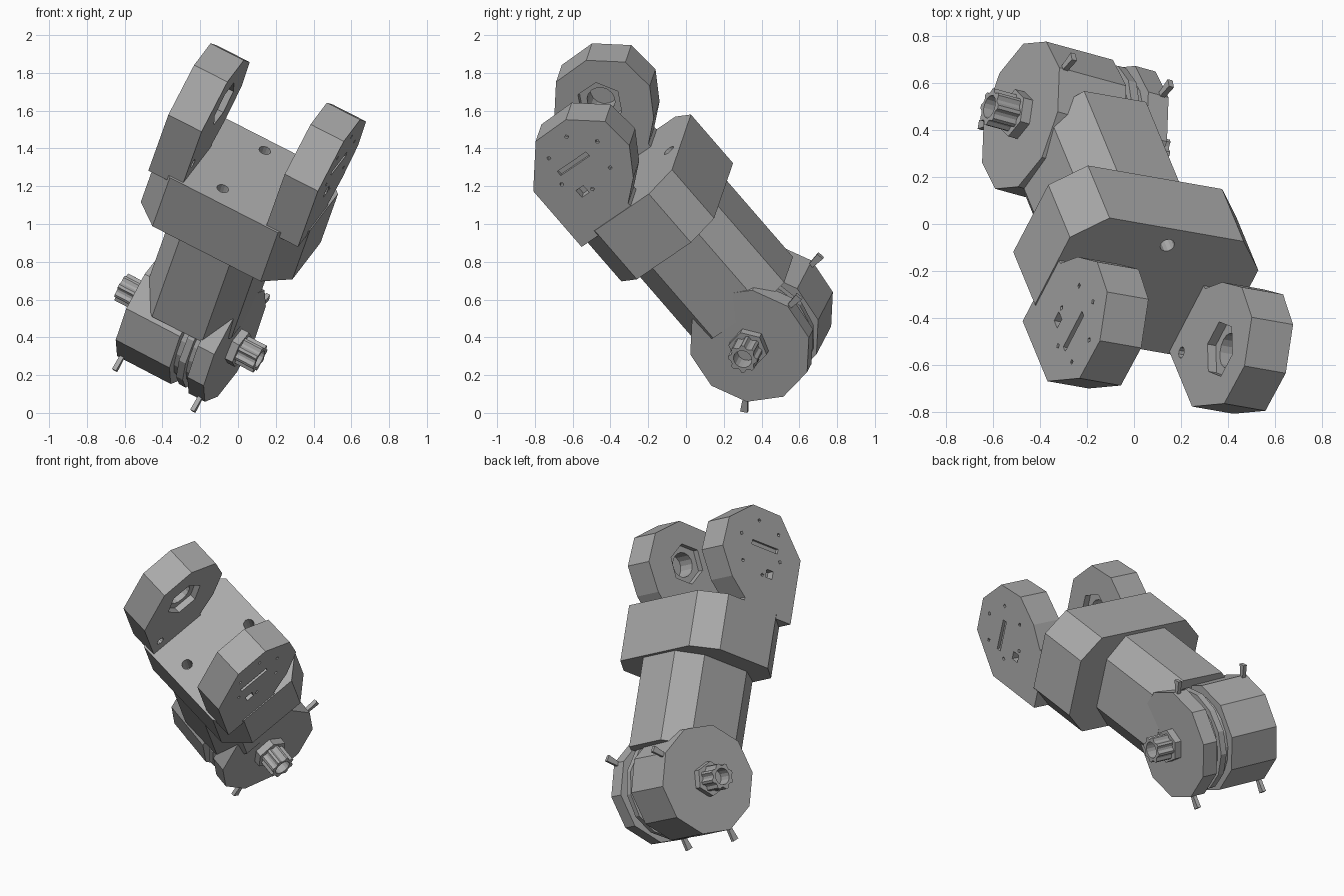
import bpy, bmesh, math
from mathutils import Vector, Matrix

cube = bpy.data.objects.get("Cube")
if cube:
    bpy.data.objects.remove(cube, do_unlink=True)

grey = bpy.data.materials.new("plain grey")
grey.use_nodes = True
COLOUR = (0.4, 0.4, 0.4, 1)
grey.diffuse_color = COLOUR
for node in grey.node_tree.nodes:
    if node.type == 'BSDF_PRINCIPLED':
        node.inputs["Base Color"].default_value = COLOUR


def tilted(axle, length):
    """Frame with axes axle, depth, length, set at the hub centre."""
    axle = Vector(axle).normalized()
    length = Vector(length)
    length = (length - axle * length.dot(axle)).normalized()
    m = Matrix((axle, length.cross(axle), length)).transposed().to_4x4()
    m.translation = (-0.25, 0.4, 0.5)
    return m


# The hub is twisted a few degrees against the arm and clevis
HUB = tilted((0.862, -0.236, -0.449), (0.22, -0.625, 0.75))
ARM = tilted((0.88, -0.154, -0.449), (0.261, -0.632, 0.729))
parts = []


def ngon(radius, n, centre=(0, 0), turn=0.0, inner=None):
    """Regular outline; with inner, every second pair of points drops in."""
    out = []
    for i in range(n):
        t = turn + 2 * math.pi * i / n
        r = inner if inner and i % 4 > 1 else radius
        out.append((centre[0] + r * math.cos(t), centre[1] + r * math.sin(t)))
    return out


def rect(x0, x1, y0, y1):
    return [(x0, y0), (x1, y0), (x1, y1), (x0, y1)]


def chamfered(cx, side, flat, front, back, cut):
    """Eight-sided section, symmetric about cx."""
    half = [(flat, -front), (side, -front + cut), (side, back - cut), (flat, back)]
    return [(cx + x, y) for x, y in half] + [(cx - x, y) for x, y in reversed(half)]


def prism(name, frame, outline, h0, h1, along='axle', keep=True):
    bm = bmesh.new()
    rings = []
    for h in sorted((h0, h1)):
        rings.append([bm.verts.new((h, p, q) if along == 'axle' else (p, q, h))
                      for p, q in outline])
    n = len(outline)
    bm.faces.new(rings[0])
    bm.faces.new(rings[1])
    for i in range(n):
        j = (i + 1) % n
        bm.faces.new((rings[0][i], rings[0][j], rings[1][j], rings[1][i]))
    bmesh.ops.recalc_face_normals(bm, faces=bm.faces)
    bmesh.ops.transform(bm, matrix=frame, verts=bm.verts)
    mesh = bpy.data.meshes.new(name)
    bm.to_mesh(mesh)
    bm.free()
    mesh.materials.append(grey)
    ob = bpy.data.objects.new(name, mesh)
    bpy.context.collection.objects.link(ob)
    if keep:
        parts.append(ob)
    return ob


def cutter(frame, outline, h0, h1, along='axle'):
    return prism("cutter", frame, outline, h0, h1, along, keep=False)


def carve(ob, cutters):
    """Subtract the cutters, then discard them."""
    for c in cutters:
        c.hide_render = True
        m = ob.modifiers.new("cut", 'BOOLEAN')
        m.operation, m.solver, m.object = 'DIFFERENCE', 'EXACT', c
    dg = bpy.context.evaluated_depsgraph_get()
    dg.update()
    mesh = bpy.data.meshes.new_from_object(ob.evaluated_get(dg))
    ob.modifiers.clear()
    ob.data = mesh
    for c in cutters:
        bpy.data.objects.remove(c, do_unlink=True)


# Hub: wide barrel, grooved core with a thin ring, and a flange
prism("hub_barrel", HUB, ngon(0.335, 10, turn=0.2), -0.27, 0.06)
prism("hub_core", HUB, ngon(0.28, 20), 0.0, 0.2)
prism("hub_ring", HUB, ngon(0.315, 14), 0.095, 0.135)
prism("hub_flange", HUB, ngon(0.335, 10, turn=0.2), 0.17, 0.27)

# Arm and the chamfered head block
prism("arm", ARM, chamfered(0, 0.264, 0.15, 0.29, 0.322, 0.14), 0.16, 0.8, 'length')
MID = 0.015
head = prism("head_block", ARM, chamfered(MID, 0.456, 0.325, 0.303, 0.344, 0.135),
             0.727, 1.08, 'length')
carve(head, [cutter(ARM, ngon(0.032, 12, spot), 0.95, 1.2, 'length')
             for spot in ((0.01, 0.255), (-0.045, -0.185))])

# Clevis ears with their feet, one on each side
EYE = 1.435
EAR = [(-0.29, 1.045), (-0.29, 1.45), (-0.09, 1.67), (0.125, 1.675), (0.29, 1.545),
       (0.305, 1.36), (0.2, 1.2), (0.08, 1.1), (0.08, 1.045)]
for side, word in ((1, "left"), (-1, "right")):
    inner, outer = MID + side * 0.25, MID + side * 0.45
    below, beyond = inner - side * 0.1, outer + side * 0.1
    ear = prism(word + "_ear", ARM, EAR, inner, outer)
    cuts = [cutter(ARM, ngon(0.125, 6, (0.02, EYE)), below, inner + side * 0.04),
            cutter(ARM, ngon(0.075, 16, (0.02, EYE)), below, inner + side * 0.15),
            cutter(ARM, ngon(0.025, 10, (-0.22, 1.17)), below, inner + side * 0.06),
            cutter(ARM, rect(-0.11, 0.09, EYE, EYE + 0.03), outer - side * 0.02, beyond),
            cutter(ARM, rect(-0.1, -0.05, 1.27, 1.32), outer - side * 0.05, beyond)]
    # Ring of slits on the outer face
    for k in range(6):
        t = math.radians(15 + 60 * k)
        spot = (0.02 + 0.165 * math.cos(t), EYE + 0.165 * math.sin(t))
        cuts.append(cutter(ARM, ngon(0.012, 4, spot, t), outer - side * 0.02, beyond))
    carve(ear, cuts)

# Axle ends: hexagon collar and hollow splined stub
for side, word in ((1, "left"), (-1, "right")):
    root = side * 0.25
    prism(word + "_collar", HUB, ngon(0.105, 6, turn=0.2), root, side * 0.315)
    stub = prism(word + "_splined_stub", HUB, ngon(0.08, 32, inner=0.066), root, side * 0.425)
    carve(stub, [cutter(HUB, ngon(0.05, 16), side * 0.34, side * 0.5)])

    # Small stop tabs on the rim
    for k, angle in enumerate((225, 10)):
        t = math.radians(angle)
        d = Vector((math.cos(t), math.sin(t)))
        n = Vector((-d.y, d.x)) * 0.02
        pts = [d * 0.3 - n * 0.5, d * 0.41 - n, d * 0.41 + n, d * 0.3 + n * 0.5]
        prism(f"{word}_stop_tab_{k + 1}", HUB, [tuple(p) for p in pts],
              side * 0.228, side * 0.252)

# Stand it on the ground
floor = min(v.co.z for ob in parts for v in ob.data.vertices)
for ob in parts:
    ob.data.transform(Matrix.Translation((0, 0, -floor)))
    ob.data.update()
